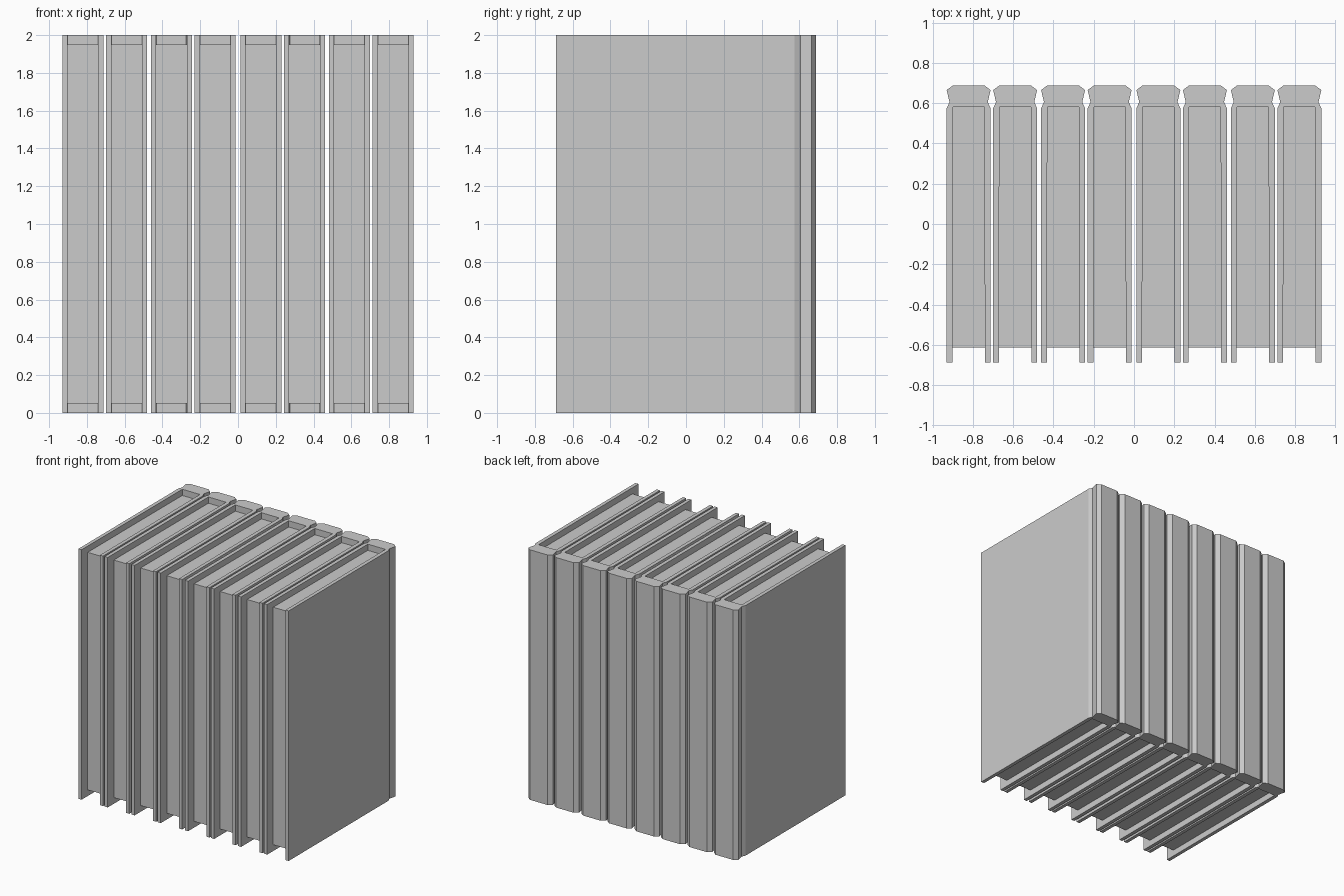
import bpy, bmesh

if "Cube" in bpy.data.objects:
    bpy.data.objects.remove(bpy.data.objects["Cube"])

# Right half of the cover cross-section (x, y): outer spine, hinge groove, board, inner face
HALF = [(0.078, 0.688), (0.109, 0.665), (0.095, 0.605), (0.109, 0.575),
        (0.109, -0.688), (0.081, -0.688), (0.078, 0.58)]
COVER = HALF + [(-x, y) for x, y in reversed(HALF)]
# Page block cross-section, tucked just inside the boards and spine
PAGES = [(0.079, 0.582), (0.0815, -0.612), (-0.0815, -0.612), (-0.079, 0.582)]


def prism_mesh(name, outline, z0, z1):
    bm = bmesh.new()
    face = bm.faces.new([bm.verts.new((x, y, z0)) for x, y in outline])
    ext = bmesh.ops.extrude_face_region(bm, geom=[face])
    top = [v for v in ext["geom"] if isinstance(v, bmesh.types.BMVert)]
    bmesh.ops.translate(bm, verts=top, vec=(0, 0, z1 - z0))
    bmesh.ops.recalc_face_normals(bm, faces=bm.faces)
    mesh = bpy.data.meshes.new(name)
    bm.to_mesh(mesh)
    bm.free()
    return mesh


def add(name, mesh, x):
    obj = bpy.data.objects.new(name, mesh)
    obj.location.x = x
    bpy.context.collection.objects.link(obj)


cover = prism_mesh("book_cover", COVER, 0, 2)
pages = prism_mesh("book_pages", PAGES, 0.05, 1.95)

# Row of eight books, mirrored about the centre
centres = [0.121, 0.352, 0.590, 0.821]
for i, x in enumerate([-c for c in reversed(centres)] + centres, 1):
    add(f"book_cover_{i}", cover, x)
    add(f"book_pages_{i}", pages, x)
